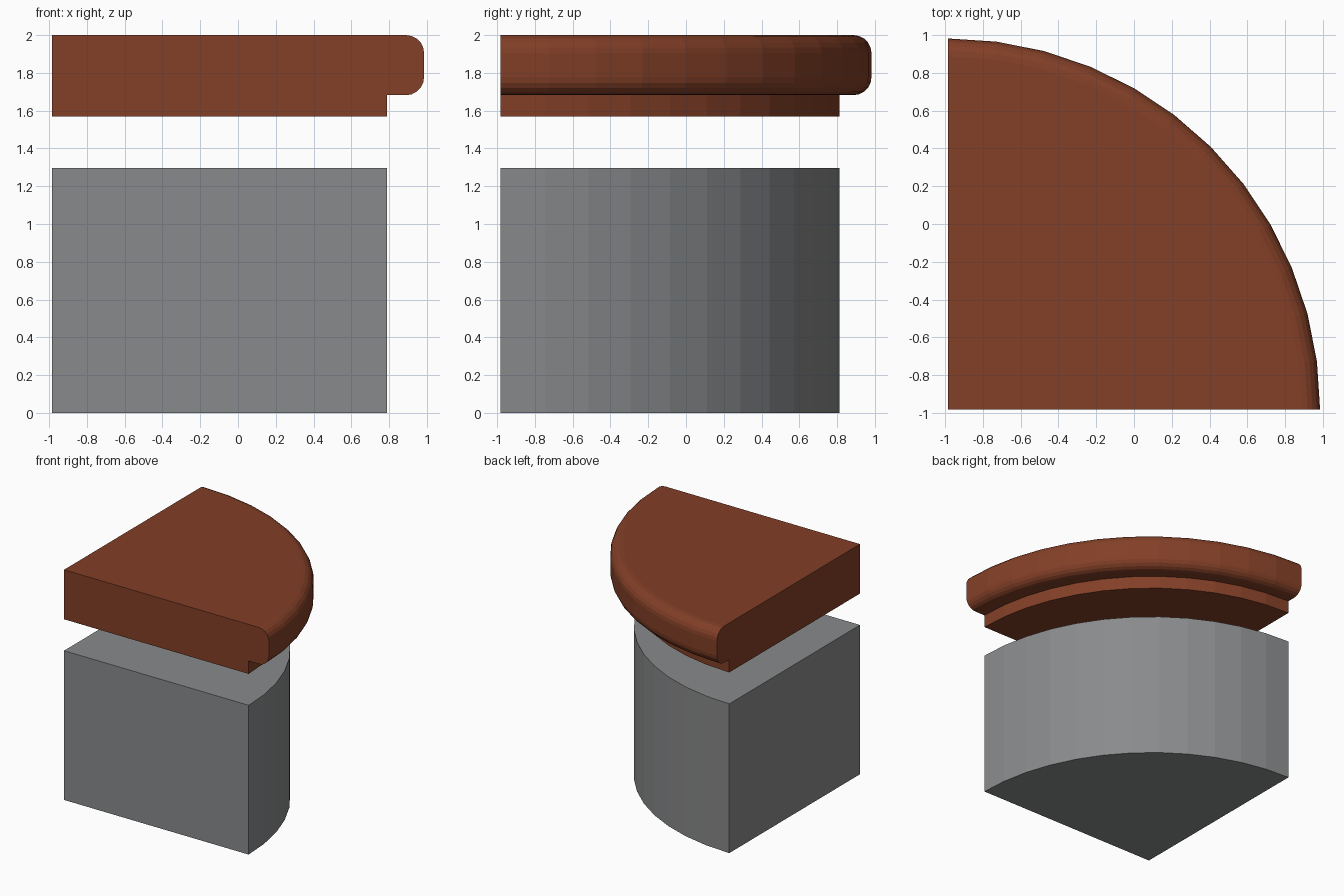
import bpy, bmesh, math

if "Cube" in bpy.data.objects:
    bpy.data.objects.remove(bpy.data.objects["Cube"])

APEX = (-0.985, -0.982)   # square corner of the quarter round
STEPS = 12                # facets along the curved edge


def material(name, rgb):
    m = bpy.data.materials.new(name)
    m.diffuse_color = (*rgb, 1)
    m.use_nodes = True
    m.node_tree.nodes["Principled BSDF"].inputs["Base Color"].default_value = m.diffuse_color
    return m


def quarter_round(name, profile, mat):
    """Sweep an outer profile of (x radius, y radius, z) through 90 degrees."""
    bm = bmesh.new()
    grid = []
    for i in range(STEPS + 1):
        a = math.pi / 2 * i / STEPS
        grid.append([bm.verts.new((APEX[0] + rx * math.cos(a),
                                   APEX[1] + ry * math.sin(a), z))
                     for rx, ry, z in profile])
    low = bm.verts.new((*APEX, profile[0][2]))
    high = bm.verts.new((*APEX, profile[-1][2]))
    # curved outside
    for a, b in zip(grid, grid[1:]):
        for k in range(len(profile) - 1):
            bm.faces.new((a[k], b[k], b[k + 1], a[k + 1]))
    # bottom, top and the two straight sides
    bm.faces.new([low] + [c[0] for c in grid])
    bm.faces.new([high] + [c[-1] for c in grid])
    bm.faces.new([low] + grid[0] + [high])
    bm.faces.new([low] + grid[-1] + [high])
    bmesh.ops.recalc_face_normals(bm, faces=bm.faces)
    mesh = bpy.data.meshes.new(name)
    bm.to_mesh(mesh)
    bm.free()
    mesh.materials.append(mat)
    obj = bpy.data.objects.new(name, mesh)
    bpy.context.collection.objects.link(obj)
    return obj


grey = material("stone grey", (0.25, 0.255, 0.26))
rust = material("rust brown", (0.225, 0.05, 0.02))

# Body block
RX, RY = 1.775, 1.795
quarter_round("body", [(RX, RY, 0), (RX, RY, 1.297)], grey)

# Floating lid: plug below, overhanging slab with rounded rim above
OX, OY, R = 1.97, 1.964, 0.095
lid = [(RX, RY, 1.57), (RX, RY, 1.682)]
for zc, start in ((1.682 + R, -90), (2.0 - R, 0)):
    for k in range(6):
        t = math.radians(start + 18 * k)
        inset = R * (1 - math.cos(t))
        lid.append((OX - inset, OY - inset, zc + R * math.sin(t)))
quarter_round("lid", lid, rust)
